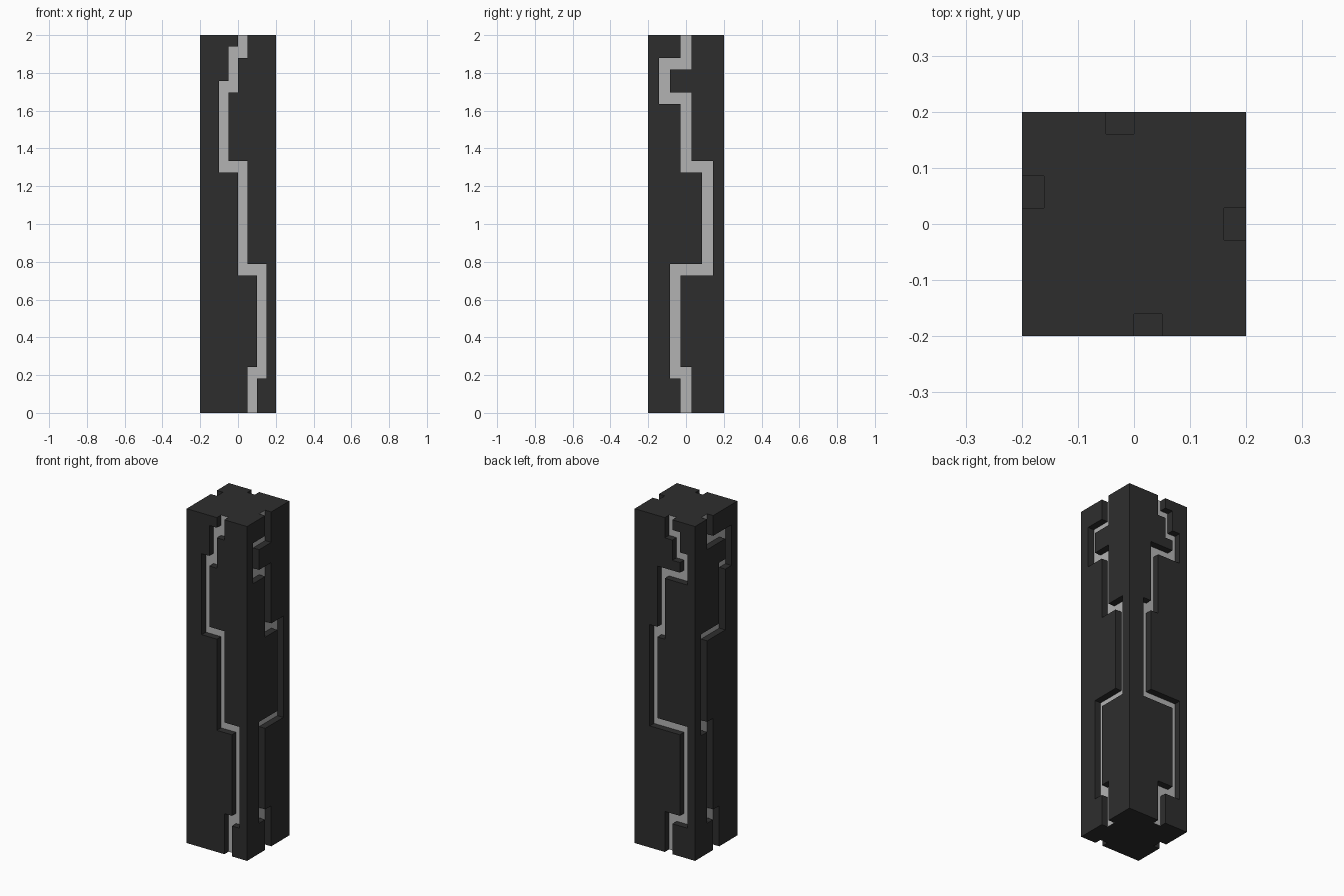
import bpy, bmesh
from math import pi
from mathutils import Matrix, Vector

if "Cube" in bpy.data.objects:
    bpy.data.objects.remove(bpy.data.objects["Cube"])

HALF, HEIGHT, DEPTH = 0.2, 2.0, 0.04
ROW = HEIGHT / 33

# Grooves, bottom to top: column count, start column, then (row, new column) steps
GROOVES = [
    (8, 5, [(3, 6), (12, 4), (21, 2), (28, 3), (31, 4)]),            # front
    (7, 3, [(3, 2), (12, 5), (21, 3), (27, 1), (30, 3)]),            # right
    (8, 4, [(3, 6), (12, 2), (21, 3), (27, 6), (29, 5), (31, 4)]),   # back
    (7, 3, [(3, 2), (12, 1), (21, 4), (27, 5), (30, 2)]),            # left
]


def material(name, value):
    mat = bpy.data.materials.new(name)
    mat.diffuse_color = (value, value, value, 1)
    mat.use_nodes = True
    mat.node_tree.nodes["Principled BSDF"].inputs["Base Color"].default_value = mat.diffuse_color
    return mat


def groove_outline(count, col, steps):
    """Closed outline (u, z) of a stepped channel one cell wide."""
    w = 2 * HALF / count
    left = [(col * w - HALF, -0.1)]
    right = [((col + 1) * w - HALF, -0.1)]
    for row, new in steps:
        low, high = row * ROW, (row + 1) * ROW
        zl, zr = (low, high) if new < col else (high, low)
        left += [(col * w - HALF, zl), (new * w - HALF, zl)]
        right += [((col + 1) * w - HALF, zr), ((new + 1) * w - HALF, zr)]
        col = new
    left.append((col * w - HALF, HEIGHT + 0.1))
    right.append(((col + 1) * w - HALF, HEIGHT + 0.1))
    return right + left[::-1]


def mesh_object(name, bm):
    mesh = bpy.data.meshes.new(name)
    bmesh.ops.recalc_face_normals(bm, faces=bm.faces)
    bm.to_mesh(mesh)
    bm.free()
    ob = bpy.data.objects.new(name, mesh)
    bpy.context.collection.objects.link(ob)
    return ob


# Square pillar
bm = bmesh.new()
bmesh.ops.create_cube(bm, size=1, matrix=Matrix.Translation((0, 0, HEIGHT / 2))
                      @ Matrix.Diagonal((2 * HALF, 2 * HALF, HEIGHT, 1)))
pillar = mesh_object("pillar", bm)
pillar.data.materials.append(material("dark_stone", 0.027))
pillar.data.materials.append(material("light_channel", 0.45))

# Channel cutter, one stepped prism per side
bm = bmesh.new()
for side, groove in enumerate(GROOVES):
    turn = Matrix.Rotation(side * pi / 2, 3, 'Z')
    verts = [bm.verts.new(turn @ Vector((u, DEPTH - HALF, z)))
             for u, z in groove_outline(*groove)]
    face = bm.faces.new(verts)
    ext = bmesh.ops.extrude_face_region(bm, geom=[face], use_keep_orig=True)
    moved = [g for g in ext["geom"] if isinstance(g, bmesh.types.BMVert)]
    bmesh.ops.translate(bm, verts=moved, vec=turn @ Vector((0, -DEPTH - 0.05, 0)))
cutter = mesh_object("channel_cutter", bm)
cutter.hide_render = True

cut = pillar.modifiers.new("channels", 'BOOLEAN')
cut.operation = 'DIFFERENCE'
cut.solver = 'EXACT'
cut.object = cutter
bpy.context.view_layer.objects.active = pillar
bpy.ops.object.modifier_apply(modifier=cut.name)
bpy.data.objects.remove(cutter)

# Light channel floors, dark everywhere else
for p in pillar.data.polygons:
    on_floor = abs(p.normal.z) < 0.1 and abs(p.center.dot(p.normal) - (HALF - DEPTH)) < 0.002
    p.material_index = 1 if on_floor else 0
